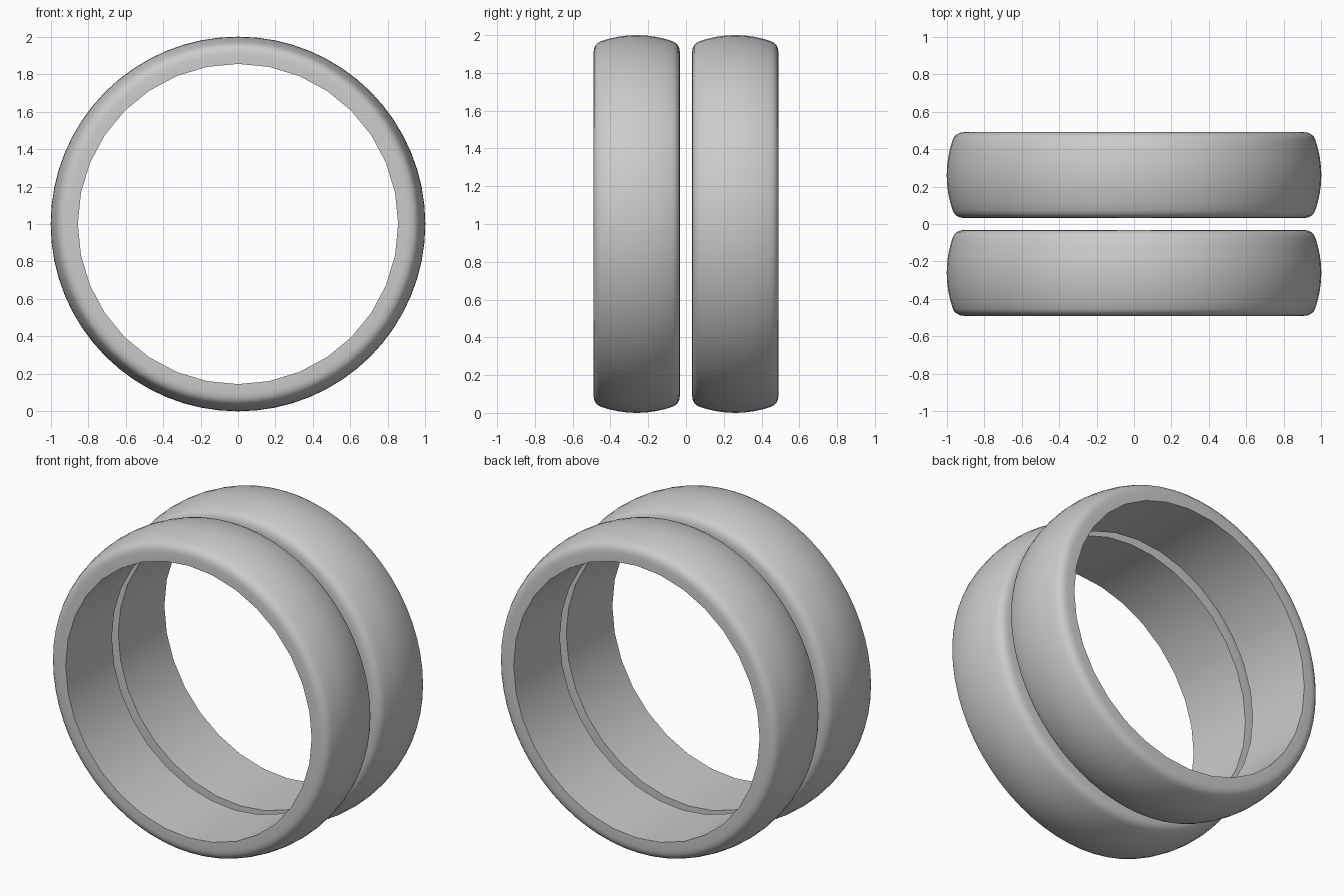
import bpy, bmesh
from math import pi, sin, cos, radians

cube = bpy.data.objects.get("Cube")
if cube:
    bpy.data.objects.remove(cube)

# One grey material
grey = bpy.data.materials.new("light_grey")
grey.use_nodes = True
colour = (0.6, 0.6, 0.6, 1)
grey.diffuse_color = colour
grey.node_tree.nodes["Principled BSDF"].inputs["Base Color"].default_value = colour

STEPS = 64
HALF_WIDTH = 0.229
BORE = 0.855

# Half of the crowned section: (distance from band centre, radius)
half = [(0, 1.0), (0.05, 0.998), (0.1, 0.991), (0.15, 0.98), (0.188, 0.968),
        (0.206, 0.959), (0.218, 0.946), (0.226, 0.929), (HALF_WIDTH, 0.908)]
crown = [(-y, r) for y, r in reversed(half[1:])] + half
section = [(-HALF_WIDTH, BORE)] + crown + [(HALF_WIDTH, BORE)]


def make_band(name, y_centre):
    """Sweep the section around the y axis; the bore has half as many sides."""
    bm = bmesh.new()
    rings = []
    for i in range(STEPS):
        a = 2 * pi * i / STEPS
        chord = cos(2 * pi / STEPS) if i % 2 else 1
        ring = []
        for y, r in section:
            r *= chord if r == BORE else 1
            ring.append(bm.verts.new((r * sin(a), y, r * cos(a))))
        rings.append(ring)
    n = len(section)
    for i, ring in enumerate(rings):
        after = rings[(i + 1) % STEPS]
        for j in range(n):
            k = (j + 1) % n
            bm.faces.new((ring[j], ring[k], after[k], after[j]))
    bmesh.ops.recalc_face_normals(bm, faces=bm.faces)
    mesh = bpy.data.meshes.new(name)
    bm.to_mesh(mesh)
    bm.free()
    mesh.materials.append(grey)
    band = bpy.data.objects.new(name, mesh)
    band.location = (0, y_centre, 1)
    bpy.context.collection.objects.link(band)
    bpy.ops.object.select_all(action="DESELECT")
    band.select_set(True)
    bpy.context.view_layer.objects.active = band
    bpy.ops.object.shade_smooth_by_angle(angle=radians(35))


# Two matching bands side by side
make_band("front_band", -0.261)
make_band("back_band", 0.261)
